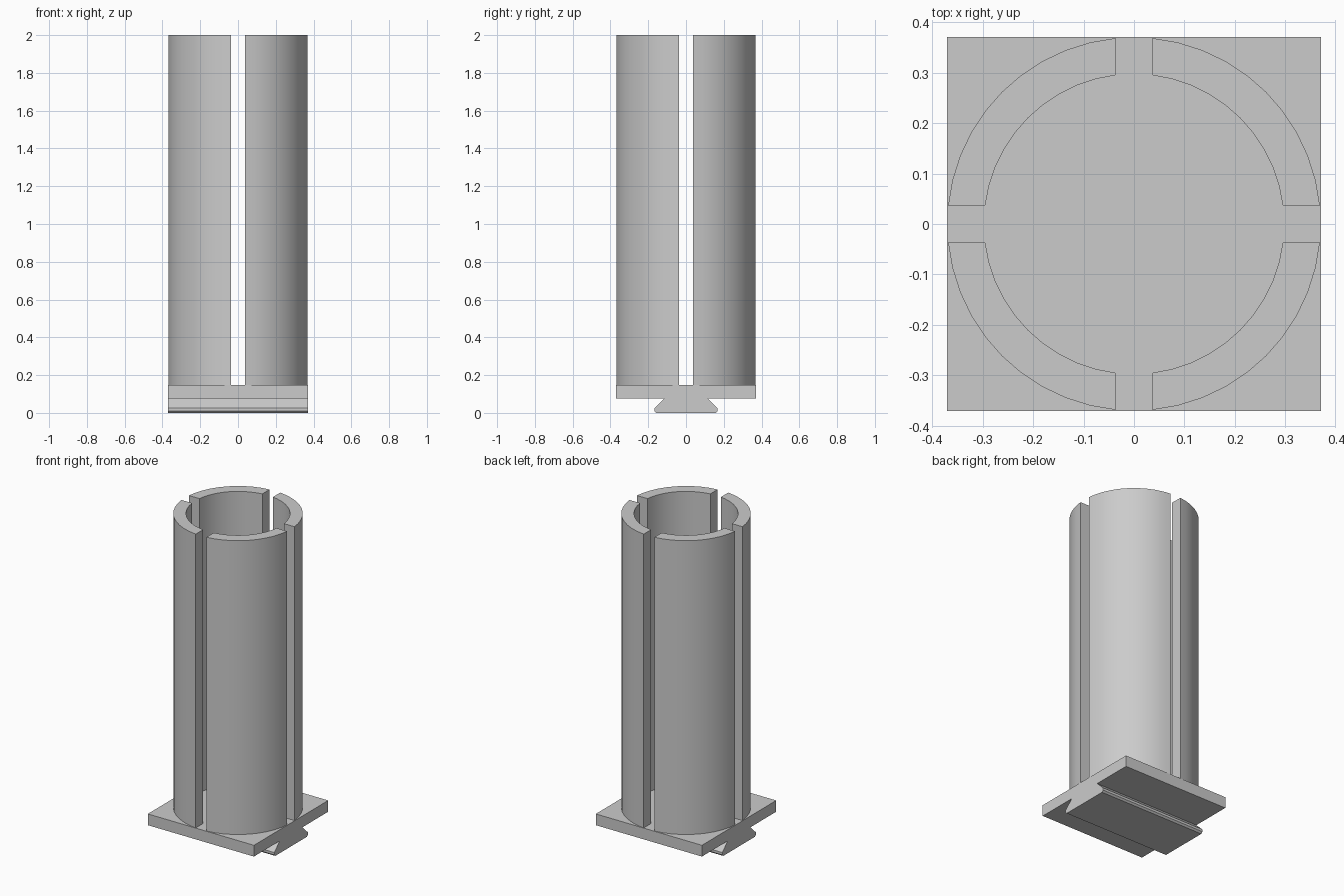
import bpy, bmesh, math
from mathutils import Vector

cube = bpy.data.objects.get("Cube")
if cube:
    bpy.data.objects.remove(cube, do_unlink=True)

HALF = 0.37          # plate half width and outer tube radius
INNER = 0.297        # inner tube radius
GAP = 0.037          # half width of the slots
PLATE_Z, TUBE_Z, TOP_Z = 0.077, 0.148, 2.0
STEPS = 10           # facets per tube segment

grey = bpy.data.materials.new("plain grey")
grey.use_nodes = True
colour = (0.6, 0.6, 0.6, 1)
grey.diffuse_color = colour
grey.node_tree.nodes["Principled BSDF"].inputs["Base Color"].default_value = colour


def extrude_profile(name, points, direction):
    """Extrude a closed loop of points into a solid."""
    bm = bmesh.new()
    face = bm.faces.new([bm.verts.new(p) for p in points])
    result = bmesh.ops.extrude_face_region(bm, geom=[face], use_keep_orig=True)
    moved = [v for v in result["geom"] if isinstance(v, bmesh.types.BMVert)]
    bmesh.ops.translate(bm, verts=moved, vec=Vector(direction))
    bmesh.ops.recalc_face_normals(bm, faces=bm.faces)
    mesh = bpy.data.meshes.new(name)
    bm.to_mesh(mesh)
    bm.free()
    mesh.materials.append(grey)
    obj = bpy.data.objects.new(name, mesh)
    bpy.context.collection.objects.link(obj)
    return obj


def arc(radius, turn):
    """Quarter arc that stops at the slot on both ends."""
    start = math.asin(GAP / radius)
    sweep = math.pi / 2 - 2 * start
    angles = [turn + start + sweep * i / STEPS for i in range(STEPS + 1)]
    return [(radius * math.cos(a), radius * math.sin(a), TUBE_Z) for a in angles]


# Square base plate
corners = [(-HALF, -HALF), (HALF, -HALF), (HALF, HALF), (-HALF, HALF)]
extrude_profile("base_plate", [(x, y, PLATE_Z) for x, y in corners],
                (0, 0, TUBE_Z - PLATE_Z))

# Dovetail rail running along x under the plate
side = [(0.157, 0), (0.167, 0.01), (0.167, 0.025), (0.113, PLATE_Z)]
rail = side + [(-y, z) for y, z in reversed(side)]
extrude_profile("dovetail_rail", [(-HALF, y, z) for y, z in rail], (2 * HALF, 0, 0))

# Four tube segments separated by slots
for i, place in enumerate(("back_left", "back_right", "front_right", "front_left")):
    turn = i * math.pi / 2
    outline = arc(HALF, turn) + arc(INNER, turn)[::-1]
    segment = extrude_profile("tube_segment_" + place, outline, (0, 0, TOP_Z - TUBE_Z))
    bpy.ops.object.select_all(action="DESELECT")
    segment.select_set(True)
    bpy.context.view_layer.objects.active = segment
    bpy.ops.object.shade_smooth_by_angle(angle=math.radians(30))
